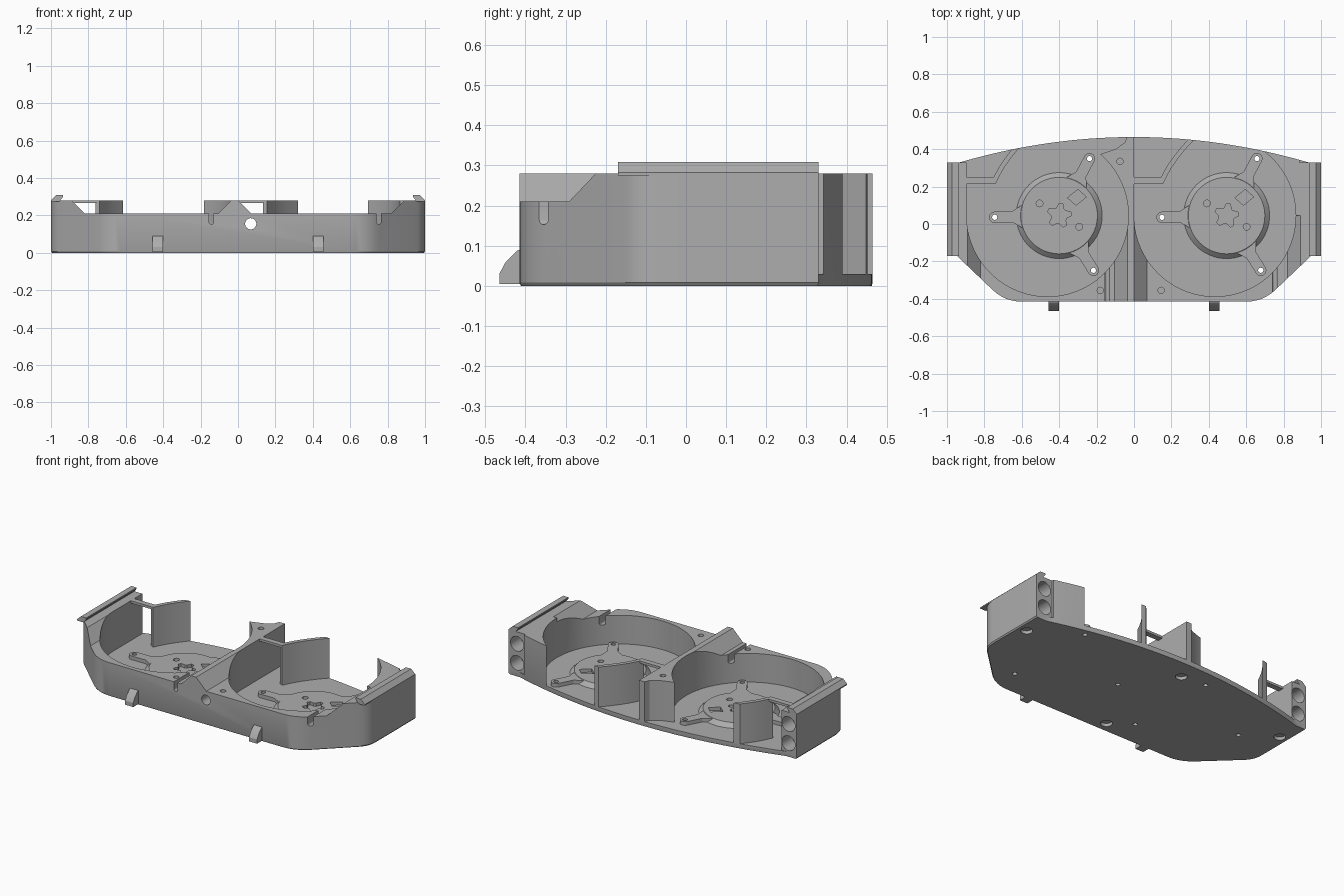
import bpy, bmesh, math
from math import pi, cos, sin, sqrt
from mathutils import Matrix, Vector

cube = bpy.data.objects.get("Cube")
if cube:
    bpy.data.objects.remove(cube, do_unlink=True)

grey = bpy.data.materials.new("plain grey")
grey.use_nodes = True
GREY = (0.42, 0.42, 0.42, 1)
grey.diffuse_color = GREY
grey.node_tree.nodes["Principled BSDF"].inputs["Base Color"].default_value = GREY

FLOOR, TOP, LOW = 0.03, 0.28, 0.21
WELL_R, WELL_Y, PITCH = 0.4325, 0.045, 0.895
WELLS = (-0.4625, -0.4625 + PITCH)


def prism(name, pts, lo, hi, axis="Z", shrink=1.0):
    """Extrude a profile along an axis; shrink tapers the far end."""
    def place(p, t):
        return {"Z": (p[0], p[1], t), "Y": (p[0], t, p[1]), "X": (t, p[0], p[1])}[axis]
    n = len(pts)
    cx, cy = sum(p[0] for p in pts) / n, sum(p[1] for p in pts) / n
    far = [(cx + (p[0] - cx) * shrink, cy + (p[1] - cy) * shrink) for p in pts]
    bm = bmesh.new()
    a = [bm.verts.new(place(p, lo)) for p in pts]
    b = [bm.verts.new(place(p, hi)) for p in far]
    bm.faces.new(a)
    bm.faces.new(b)
    for i in range(n):
        j = (i + 1) % n
        bm.faces.new((a[i], a[j], b[j], b[i]))
    bmesh.ops.recalc_face_normals(bm, faces=bm.faces)
    mesh = bpy.data.meshes.new(name)
    bm.to_mesh(mesh)
    bm.free()
    mesh.materials.append(grey)
    ob = bpy.data.objects.new(name, mesh)
    bpy.context.collection.objects.link(ob)
    return ob


def circle(x, y, r, n=32):
    return [(x + r * cos(2 * pi * i / n), y + r * sin(2 * pi * i / n)) for i in range(n)]


def boolean(ob, other, op="DIFFERENCE"):
    """Apply a boolean and drop the helper."""
    mod = ob.modifiers.new("cut", "BOOLEAN")
    mod.operation, mod.solver, mod.object = op, "EXACT", other
    bpy.context.view_layer.objects.active = ob
    bpy.ops.object.modifier_apply(modifier=mod.name)
    bpy.data.objects.remove(other, do_unlink=True)


def cut(ob, pts, lo, hi, axis="Z"):
    boolean(ob, prism("cutter", pts, lo, hi, axis))


def box(x0, x1, y0, y1):
    return [(x0, y0), (x1, y0), (x1, y1), (x0, y1)]


def round_corner(a, p, b, size, n=6):
    a, p, b = Vector(a), Vector(p), Vector(b)
    s, e = p + (a - p).normalized() * size, p + (b - p).normalized() * size
    return [tuple(s * (1 - t) ** 2 + p * 2 * t * (1 - t) + e * t * t)
            for t in (i / n for i in range(n + 1))]


def back_y(x):
    return 0.465 - 0.135 * (x / 0.93) ** 2


# Outline: flat front, chamfered front corners, gently bowed back
front, knee, side = (0, -0.415), (0.69, -0.415), (1, -0.12)
half = round_corner(front, knee, side, 0.09) + round_corner(knee, side, (1, 0.33), 0.06)
half += [(1, 0.33)]
bow = [(0.93 - 1.86 * i / 40, back_y(0.93 - 1.86 * i / 40)) for i in range(41)]
outline = half + bow + [(-x, y) for x, y in reversed(half)]

# Tray body with a fine bevel along the bottom edge
tray = prism("tray_body", outline, 0.008, TOP)
boolean(tray, prism("bottom_bevel", outline, 0.008, 0, shrink=0.994), "UNION")

# Round wells, open at the back
for cx in WELLS:
    cut(tray, circle(cx, WELL_Y, WELL_R, 96), FLOOR, 1)
    cut(tray, box(cx - WELL_R, cx + 0.2625, WELL_Y, 0.7), FLOOR, 1)

# Post back edge and side block ends
cut(tray, [(-0.21, 0.365), (-0.16, 0.38), (-0.1, 0.4), (-0.05, 0.435),
           (-0.025, 0.5), (-0.21, 0.5)], FLOOR, 1)
for s in (-1, 1):
    cut(tray, box(min(s * 0.885, s * 1.1), max(s * 0.885, s * 1.1), 0.33, 0.6), FLOOR, 1)

# Lowered front wall with ramps up to the sides and central ridge
for x0, x1 in ((-0.89, -0.035), (0, 0.89)):
    cut(tray, [(x0, TOP), (x0 + 0.07, LOW), (x1 - 0.07, LOW), (x1, TOP),
               (x1, 0.4), (x0, 0.4)], -0.7, WELL_Y, "Y")

# Wire slots and cable hole through the front wall
for cx in WELLS:
    x = cx + 0.32
    slot = [(x + 0.0125 * cos(a), 0.165 + 0.0125 * sin(a))
            for a in (pi + pi * i / 8 for i in range(9))]
    cut(tray, slot + [(x + 0.0125, 0.4), (x - 0.0125, 0.4)], -0.6, -0.1, "Y")
cut(tray, circle(0.068, 0.155, 0.03), -0.6, -0.1, "Y")

# Sockets in the block ends
for s in (-1, 1):
    for z in (0.085, 0.205):
        cut(tray, circle(s * 0.942, z, 0.046), 0.23, 0.5, "Y")

# Underside sockets and top screw holes
for x, y in ((0.94, 0.17), (-0.94, 0.17), (-0.07, 0.335), (-0.085, -0.345)):
    cut(tray, circle(x, y, 0.034), -0.1, 0.02)
for x, y in ((-0.075, 0.335), (-0.18, -0.355), (0.145, -0.355)):
    cut(tray, circle(x, y, 0.017, 20), 0.12, 0.5)

# Motor mounts: tapered disc, three arms, screw holes and recesses
mounts = []
for k, cx in enumerate(WELLS):
    mx, my = cx + 0.0625, 0.045
    mount = prism("motor_mount_%d" % (k + 1), circle(mx, my, 0.235, 64),
                  FLOOR - 0.005, 0.055, shrink=0.87)
    tips = []
    for deg in (62, 181.5, 302):
        a = math.radians(deg)
        d, n = Vector((cos(a), sin(a))), Vector((-sin(a), cos(a)))
        c = Vector((mx, my))
        tip = c + d * 0.345
        tips.append(tip)
        cap = [tuple(tip + d * 0.03 * cos(t) + n * 0.03 * sin(t))
               for t in (-pi / 2 + pi * i / 10 for i in range(11))]
        foot = [(0.25, 0.03), (0.2, 0.06), (0.15, 0.06), (0.15, -0.06),
                (0.2, -0.06), (0.25, -0.03)]
        arm = cap + [tuple(c + d * u + n * v) for u, v in foot]
        boolean(mount, prism("arm", arm, FLOOR - 0.005, 0.053), "UNION")
    for tip in tips:
        for part in (mount, tray):
            cut(part, circle(tip.x, tip.y, 0.014, 20), -0.1, 0.2)
    star = []
    for i in range(20):
        r = 0.065 if i % 4 < 2 else 0.042
        a = 2 * pi * i / 20
        star.append((mx + r * cos(a), my + r * sin(a)))
    cut(mount, star, 0.035, 0.2)
    cut(mount, [(mx + 0.045, 0.14), (mx + 0.09, 0.1), (mx + 0.145, 0.145),
                (mx + 0.1, 0.185)], 0.035, 0.2)
    for dx, y in ((-0.105, 0.11), (0.107, -0.015)):
        cut(mount, circle(mx + dx, y, 0.018, 20), 0.035, 0.2)
    mounts.append(mount)

# Back vanes, each held by a thin bar at the top
vanes = []
for k, cx in enumerate(WELLS):
    left = cx - WELL_R
    line = [(0.155, 0.215), (0.175, 0.255), (0.2, 0.3), (0.235, 0.35),
            (0.275, 0.4), (0.33, 0.46)]
    strip = [(left + x, y) for x, y in line]
    strip += [(left + x - 0.022, y + 0.012) for x, y in reversed(line)]
    vane = prism("back_vane_%d" % (k + 1), strip, FLOOR - 0.005, TOP)
    keep = prism("keep", outline, -0.1, 1)
    boolean(vane, keep, "INTERSECT")
    bar = prism("vane_bar_%d" % (k + 1), [
        (left - 0.01, 0.215), (left + 0.155, 0.215), (left + 0.165, 0.25),
        (left - 0.01, 0.25)], 0.265, TOP)
    vanes += [vane, bar]

# Side rails with an undercut inner lip
rails = []
for s, label in ((1, "left"), (-1, "right")):
    rail = prism(label + "_rail", [(s * x, z) for x, z in (
        (1, 0.275), (1, 0.282), (0.972, 0.308), (0.935, 0.308), (0.935, 0.3),
        (0.955, 0.275))], -0.17, 0.33, "Y")
    rails.append(rail)

# Front clips
clips = []
for s, label in ((1, "left"), (-1, "right")):
    clips.append(prism(label + "_front_clip", [
        (-0.41, 0.09), (-0.42, 0.088), (-0.45, 0.058), (-0.465, 0.03),
        (-0.465, 0.004), (-0.41, 0.004)], s * 0.43 - 0.028, s * 0.43 + 0.028, "X"))

# Smooth the curved walls, keep the edges crisp
bpy.ops.object.select_all(action="DESELECT")
for ob in [tray] + mounts + vanes + rails + clips:
    ob.select_set(True)
bpy.context.view_layer.objects.active = tray
bpy.ops.object.shade_smooth_by_angle(angle=math.radians(25))
